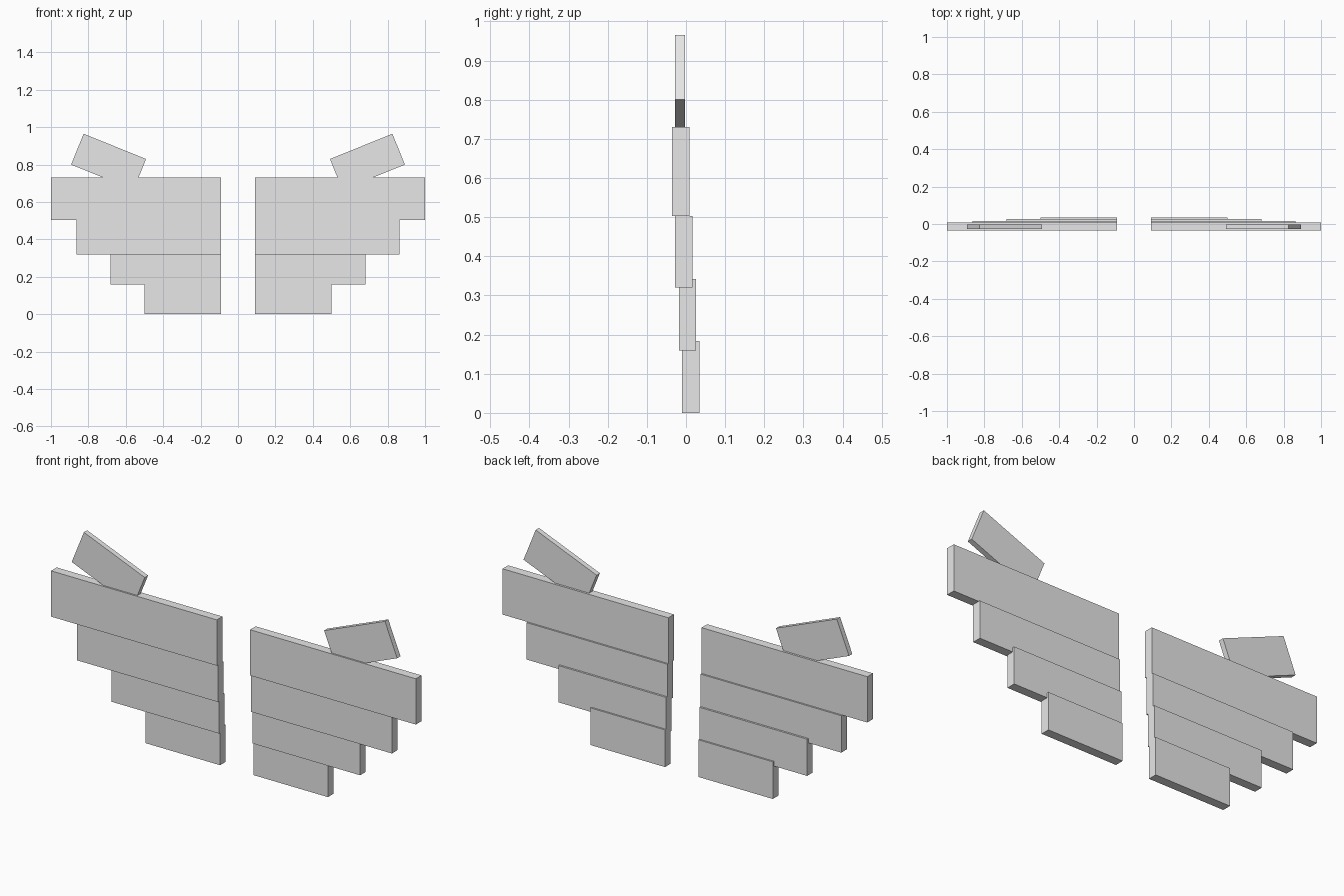
import bpy
import math

cube = bpy.data.objects.get("Cube")
if cube:
    bpy.data.objects.remove(cube, do_unlink=True)

# Single light grey material
GREY = (0.8, 0.8, 0.8, 1.0)
grey = bpy.data.materials.new("light grey")
grey.use_nodes = True
grey.diffuse_color = GREY
grey.node_tree.nodes["Principled BSDF"].inputs["Base Color"].default_value = GREY


def board(name, centre, size, tilt=0.0):
    """Flat rectangular board, tilted about the front-back axis."""
    bpy.ops.mesh.primitive_cube_add(size=1, location=centre)
    ob = bpy.context.object
    ob.name = ob.data.name = name
    ob.scale = size
    bpy.ops.object.transform_apply(location=False, rotation=False, scale=True)
    ob.rotation_euler = (0, tilt, 0)
    ob.data.materials.append(grey)


INNER = 0.091    # inner edge shared by all boards
DEPTH = 0.044    # board thickness

# name, outer edge, bottom, top, middle depth; each lower board steps back
BOARDS = [
    ("top_board", 1.0, 0.503, 0.73, -0.0135),
    ("upper_middle_board", 0.863, 0.32, 0.503, -0.0055),
    ("lower_middle_board", 0.682, 0.16, 0.342, 0.004),
    ("bottom_board", 0.50, 0.0, 0.184, 0.012),
]

for side, s in (("left", 1), ("right", -1)):
    for name, outer, low, high, y in BOARDS:
        board(f"{side}_{name}",
              (s * (INNER + outer) / 2, y, (low + high) / 2),
              (outer - INNER, DEPTH, high - low))
    # Tilted plate rising outward from the top board
    board(f"{side}_tilted_plate", (s * 0.692, -0.015, 0.815),
          (0.36, 0.026, 0.178), -s * math.radians(22))
